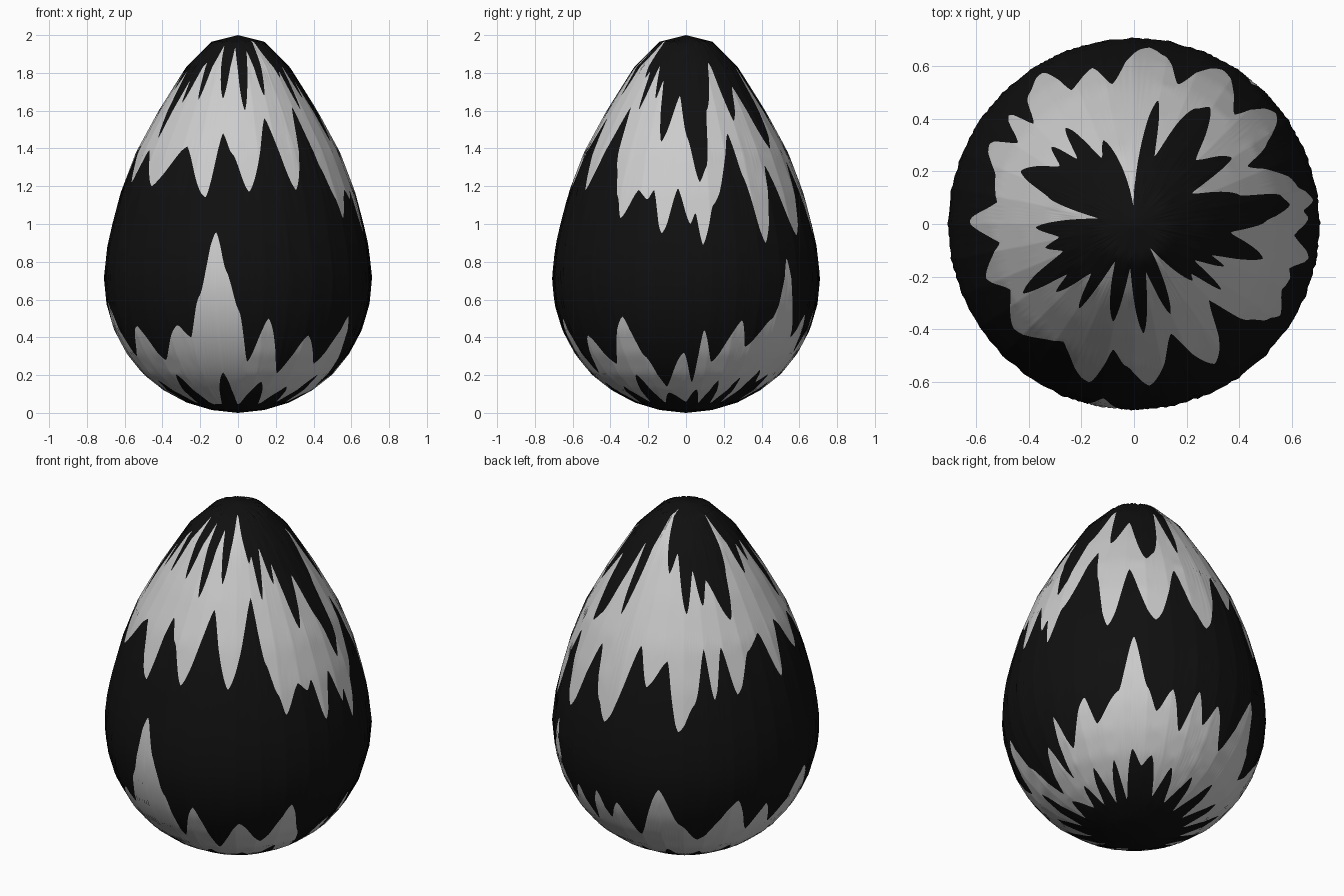
import bpy, bmesh, math

COLS, ROWS, SIDES = 768, 10, 32


def material(name, v):
    m = bpy.data.materials.new(name)
    m.diffuse_color = (v, v, v, 1)
    return m


# Egg profile (radius, height), bottom to top
PROFILE = [(0, 0), (.138, .015), (.272, .055), (.394, .12), (.502, .205), (.59, .315),
           (.656, .44), (.696, .575), (.71, .715), (.692, .88), (.665, 1.0), (.62, 1.17),
           (.54, 1.38), (.42, 1.6), (.275, 1.83), (.14, 1.965), (0, 2)]
LAST = len(PROFILE) - 1


def on_profile(s):
    i = min(int(s), LAST - 1)
    f = s - i
    return [a + (b - a) * f for a, b in zip(PROFILE[i], PROFILE[i + 1])]


def s_from(value, axis, lo=0, hi=LAST):
    """Profile parameter where radius (axis 0) or height (axis 1) equals value."""
    for i in range(lo, hi):
        a, b = PROFILE[i][axis], PROFILE[i + 1][axis]
        if min(a, b) <= value <= max(a, b):
            return i + (value - a) / (b - a)
    return hi


def edge(points, axis, lo=0, hi=LAST):
    """Closed jagged line: (degrees, value) tips and notches, slightly rounded."""
    pts = sorted((d % 360, s_from(v, axis, lo, hi)) for d, v in points)
    pts = [(pts[-1][0] - 360, pts[-1][1])] + pts + [(pts[0][0] + 360, pts[0][1])]

    def at(deg):
        for (d0, s0), (d1, s1) in zip(pts, pts[1:]):
            if d0 <= deg <= d1:
                f = (deg - d0) / (d1 - d0)
                f = .4 * f + .6 * f * f * (3 - 2 * f)
                return s0 + (s1 - s0) * f
    return at


# Bottom black cap: alternating notches and teeth (radius)
cap_edge = edge([(0, .28), (8, .40), (14, .27), (22, .46), (29, .26), (37, .48), (42, .27),
                 (49, .52), (55, .45), (61, .50), (69, .30), (76, .46), (85, .28), (94, .45),
                 (103, .26), (113, .47), (123, .27), (134, .44), (144, .26), (155, .47),
                 (166, .27), (178, .45), (190, .26), (203, .46), (216, .26), (229, .50),
                 (238, .24), (250, .25), (261, .51), (270, .24), (286, .45), (295, .25),
                 (308, .42), (317, .28), (328, .50), (336, .27), (346, .37)], 0, 0, 8)

# Upper edge of the lower grey band (height)
low_edge = edge([(-1, .32), (4, .16), (8.5, .44), (14, .27), (26.5, .49), (31, .35),
                 (43, .50), (50, .82), (56, .52), (61, .40), (68, .52), (74, .32),
                 (81, .54), (86, .38), (92, .50), (101, .30), (113, .63), (122, .40),
                 (131, .28), (149, .54), (157, .32), (165, .47), (172, .32), (189, .60),
                 (202, .30), (216, .46), (227, .28), (241, .465), (247, .40), (253, .62),
                 (260, .957), (265, .75), (270.5, .54), (275, .27), (284, .50), (294, .21),
                 (305.5, .41), (317.5, .26), (330, .51), (338, .30), (346, .14)], 1)

# Lower edge of the upper grey band (height)
high_edge = edge([(2, 1.0), (4.5, 1.06), (7.5, .89), (13, 1.1), (27, 1.48), (31, 1.25),
                  (38, .90), (47.5, 1.31), (60, .94), (72.5, 1.33), (80, 1.05), (85, .95),
                  (99, 1.38), (105, 1.18), (115, 1.32), (121.5, .96), (129, 1.1),
                  (135, 1.38), (139, 1.12), (145, 1.38), (151, 1.13), (161, 1.33),
                  (171, 1.40), (179, 1.15), (188, 1.42), (200, 1.22), (208, 1.39),
                  (221, 1.20), (239, 1.41), (254, 1.14), (260.5, 1.48), (267, 1.37),
                  (275.5, 1.17), (288.6, 1.56), (300, 1.18), (314.5, 1.62), (320, 1.30),
                  (325, 1.14), (328, 1.03), (336, 1.18), (341, 1.13), (344, 1.18),
                  (349, .95), (356, 1.19)], 1)

# Teeth of the top black cap (radius)
top_edge = edge([(7, .60), (11, .57), (15, .42), (28, .25), (34, .45), (46, .34), (57, .53),
                 (62, .50), (73, .27), (79, .48), (92, .07), (110, .34), (116, .28),
                 (125.5, .45), (131, .33), (137, .43), (142, .36), (155, .477), (163, .34),
                 (171, .14), (182, .375), (190, .29), (195, .35), (201, .29), (212, .50),
                 (217, .32), (221, .395), (229, .25), (237, .385), (243, .16), (258, .38),
                 (265, .17), (275, .42), (284, .19), (292, .37), (304, .11), (316, .31),
                 (319, .29), (323, .417), (329, .27), (335, .38), (338, .32), (345, .51),
                 (355, .37), (1, .50)], 0, 8, LAST)

egg_mesh = bpy.data.meshes.new("painted_egg")
egg = bpy.data.objects.new("painted_egg", egg_mesh)
bpy.context.collection.objects.link(egg)
egg_mesh.materials.append(material("black", .005))
egg_mesh.materials.append(material("light_grey", .6))

bm = bmesh.new()
columns = []
facet = math.tau / SIDES
for c in range(COLS):
    ang = math.tau * c / COLS
    deg = math.degrees(ang)
    # Slightly faceted girth: straight chords between the sides
    chord = math.cos(facet / 2) / math.cos(ang % facet - facet / 2)
    stops = [0]
    for fn in (cap_edge, low_edge, high_edge, top_edge):
        stops.append(max(fn(deg), stops[-1] + .02))
    stops.append(LAST)
    column = []
    for a, b in zip(stops, stops[1:]):
        for k in range(ROWS):
            r, z = on_profile(a + (b - a) * k / ROWS)
            column.append(bm.verts.new((r * chord * math.cos(ang), r * chord * math.sin(ang), z)))
    column.append(bm.verts.new((0, 0, 2)))
    columns.append(column)

# Skin; every second band is grey
for c, left in enumerate(columns):
    right = columns[(c + 1) % COLS]
    for k in range(len(left) - 1):
        f = bm.faces.new((left[k], right[k], right[k + 1], left[k + 1]))
        f.material_index = (k // ROWS) % 2
        f.smooth = True

# Close both poles
poles = [col[i] for col in columns for i in (0, -1)]
bmesh.ops.remove_doubles(bm, verts=poles, dist=1e-5)
bm.to_mesh(egg_mesh)
bm.free()
